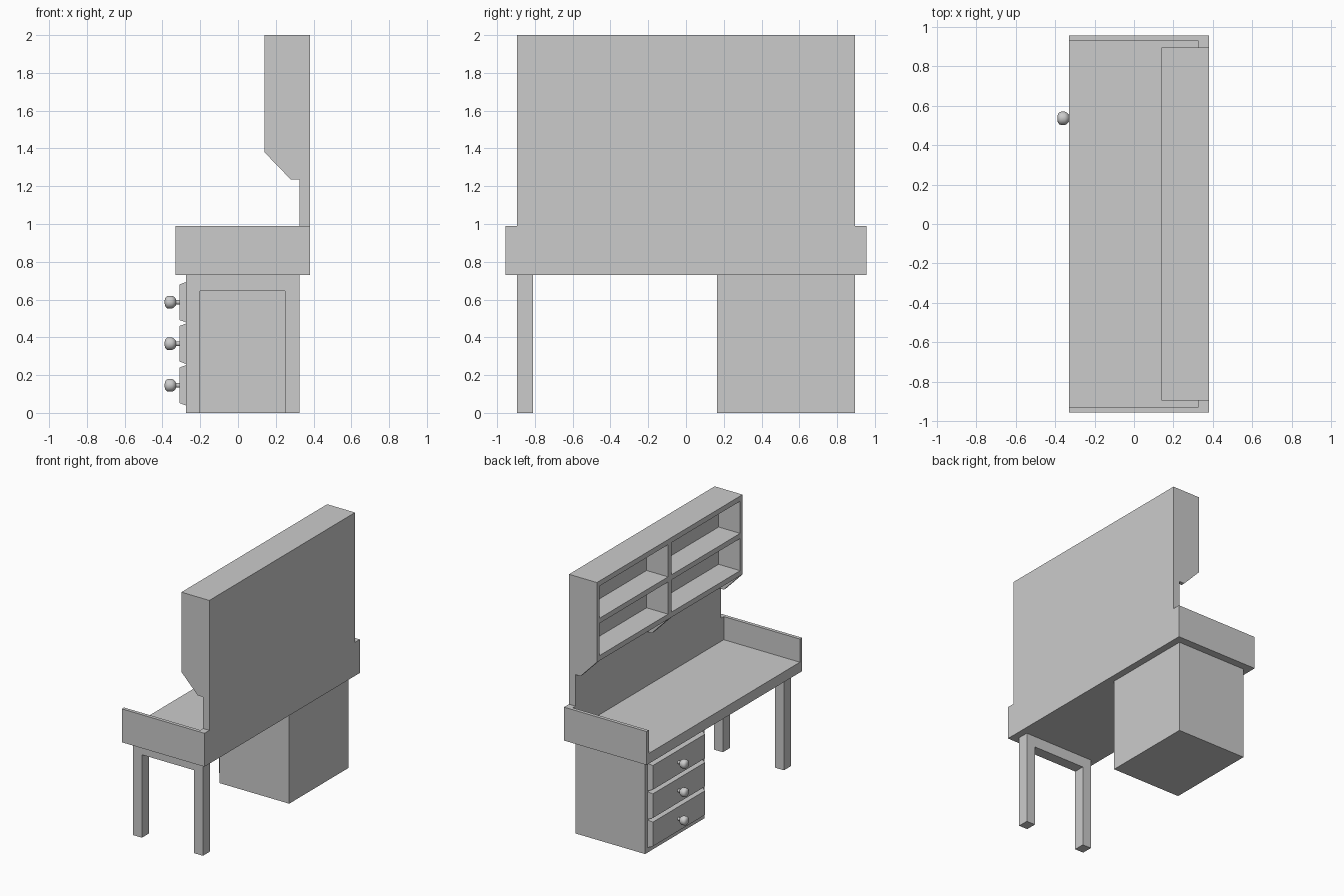
import bpy, bmesh, math
from mathutils import Vector

if "Cube" in bpy.data.objects:
    bpy.data.objects.remove(bpy.data.objects["Cube"])


def finish(name, bm):
    bmesh.ops.recalc_face_normals(bm, faces=bm.faces)
    mesh = bpy.data.meshes.new(name)
    bm.to_mesh(mesh)
    bm.free()
    obj = bpy.data.objects.new(name, mesh)
    bpy.context.collection.objects.link(obj)
    return obj


def box(name, x, y, z):
    bm = bmesh.new()
    bmesh.ops.create_cube(bm, size=1)
    for v in bm.verts:
        v.co = [(r[0] + r[1]) / 2 + c * (r[1] - r[0]) for c, r in zip(v.co, (x, y, z))]
    return finish(name, bm)


def prism(name, points, offset):
    """Extrude a flat polygon of 3D points along an offset."""
    bm = bmesh.new()
    face = bm.faces.new([bm.verts.new(p) for p in points])
    new = bmesh.ops.extrude_face_region(bm, geom=[face])["geom"]
    # keep the first face as the closing cap
    if not face.is_valid or len(bm.faces) < len(points) + 2:
        bm.faces.new([v for v in bm.verts if v not in new])
    bmesh.ops.translate(bm, vec=offset, verts=[g for g in new if isinstance(g, bmesh.types.BMVert)])
    return finish(name, bm)


# Desk top
box("desk_top", (-0.33, 0.38), (-0.93, 0.93), (0.73, 0.81))

# End rails, thicker where they meet the back
for side, s in (("left", 1), ("right", -1)):
    outline = [(-0.33, 0.955), (0.38, 0.955), (0.38, 0.895), (0.325, 0.895),
               (0.325, 0.928), (-0.33, 0.928)]
    prism(side + "_rail", [(x, s * y, 0.73) for x, y in outline], (0, 0, 0.26))

# Hutch back, uprights with cut-away brackets, and shelves
box("hutch_back", (0.325, 0.38), (-0.865, 0.865), (0.81, 2))
upright = [(0.14, 2), (0.14, 1.38), (0.28, 1.235), (0.325, 1.235),
           (0.325, 0.81), (0.38, 0.81), (0.38, 2)]
for side, y in (("left", 0.865), ("right", -0.895)):
    prism(side + "_upright", [(x, y, z) for x, z in upright], (0, 0.03, 0))
divider = upright[:4] + [(0.325, 2)]
prism("centre_divider", [(x, -0.02, z) for x, z in divider], (0, 0.04, 0))
for name, z0, z1 in (("top", 1.96, 2), ("middle", 1.67, 1.71), ("bottom", 1.38, 1.42)):
    box(name + "_shelf", (0.14, 0.325), (-0.865, 0.865), (z0, z1))

# Drawer cabinet
box("drawer_cabinet", (-0.275, 0.325), (0.165, 0.895), (0, 0.73))

# Bevelled drawer fronts with turned knobs
knob_profile = [(0, 0.012), (0.018, 0.012), (0.021, 0.02), (0.03, 0.029), (0.04, 0.034),
                (0.058, 0.034), (0.068, 0.031), (0.075, 0.022), (0.078, 0.01), (0.078, 0)]
for i, zc in enumerate((0.146, 0.366, 0.586)):
    front = box(f"drawer_front_{i + 1}", (-0.31, -0.275), (0.195, 0.865), (zc - 0.107, zc + 0.107))
    for v in front.data.vertices:
        if v.co.x < -0.3:
            v.co.y += 0.015 if v.co.y < 0.5 else -0.015
            v.co.z += 0.013 if v.co.z < zc else -0.013
    bm = bmesh.new()
    verts = [bm.verts.new((-0.31 - d, 0.535 + r, zc)) for d, r in knob_profile]
    edges = [bm.edges.new(pair) for pair in zip(verts, verts[1:])]
    bmesh.ops.spin(bm, geom=verts + edges, cent=(0, 0.535, zc), axis=(1, 0, 0),
                   angle=2 * math.pi, steps=24)
    bmesh.ops.remove_doubles(bm, verts=bm.verts, dist=1e-5)
    knob = finish(f"drawer_knob_{i + 1}", bm)
    bpy.ops.object.select_all(action="DESELECT")
    knob.select_set(True)
    bpy.context.view_layer.objects.active = knob
    bpy.ops.object.shade_smooth_by_angle(angle=math.radians(40))

# Leg frame at the open end
legs = [(-0.275, 0), (-0.2, 0), (-0.2, 0.645), (0.25, 0.645),
        (0.25, 0), (0.325, 0), (0.325, 0.73), (-0.275, 0.73)]
prism("leg_frame", [(x, -0.895, z) for x, z in legs], (0, 0.085, 0))
